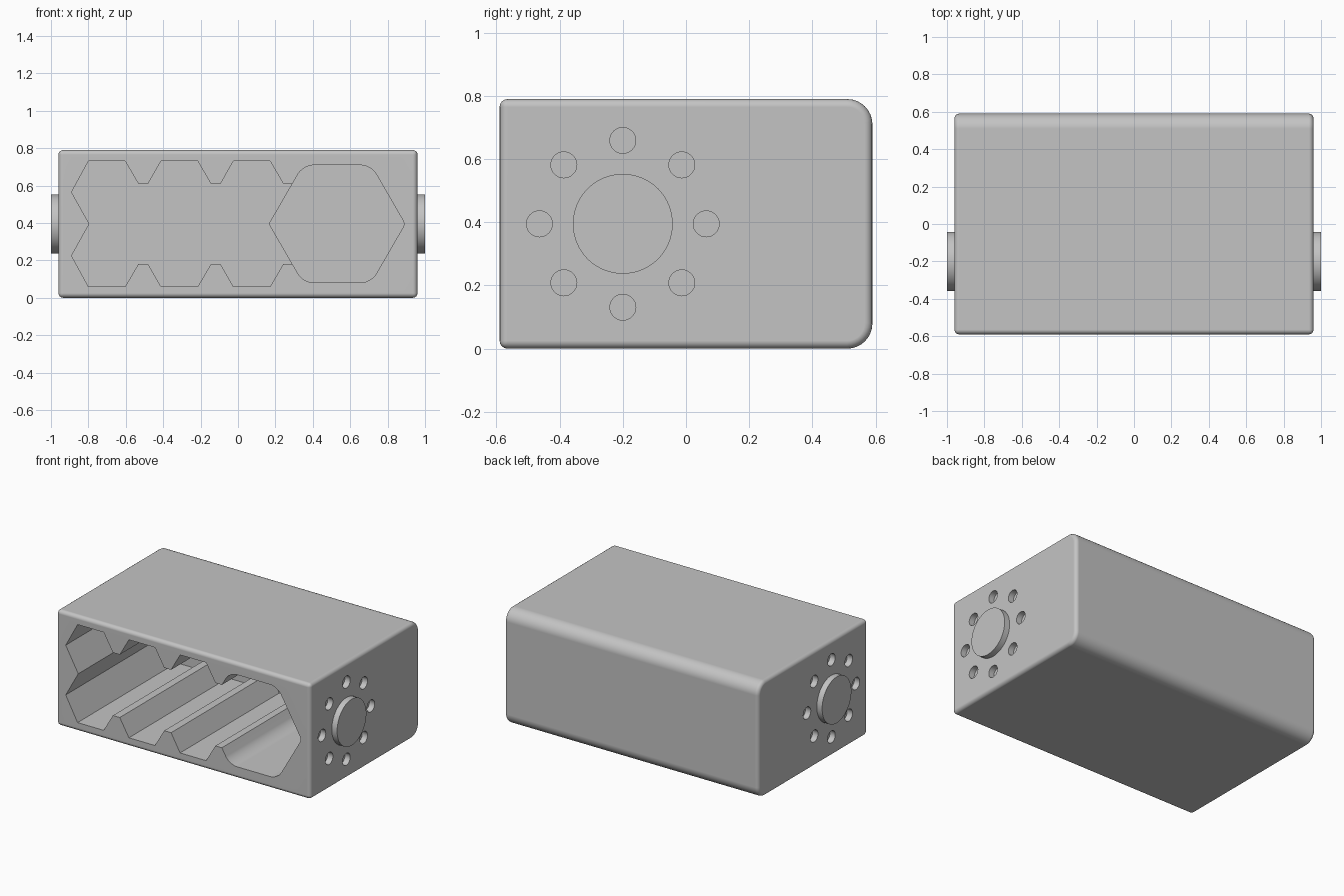
import bpy, bmesh, math
from mathutils import Matrix, Vector

if "Cube" in bpy.data.objects:
    bpy.data.objects.remove(bpy.data.objects["Cube"], do_unlink=True)

MID = 0.395          # middle height of the case
HUB_Y = -0.2         # axis of the side hubs

grey = bpy.data.materials.new("light grey")
grey.use_nodes = True
grey.diffuse_color = (0.55, 0.55, 0.55, 1)
grey.node_tree.nodes["Principled BSDF"].inputs["Base Color"].default_value = (0.55, 0.55, 0.55, 1)


def to_object(name, bm):
    bmesh.ops.recalc_face_normals(bm, faces=bm.faces)
    mesh = bpy.data.meshes.new(name)
    bm.to_mesh(mesh)
    bm.free()
    mesh.materials.append(grey)
    obj = bpy.data.objects.new(name, mesh)
    bpy.context.collection.objects.link(obj)
    return obj


def prism(points, y0, y1):
    """Outline in x and z, extruded along y."""
    bm = bmesh.new()
    face = bm.faces.new([bm.verts.new((x, y0, z)) for x, z in points])
    new = bmesh.ops.extrude_face_region(bm, geom=[face])["geom"]
    bmesh.ops.translate(bm, vec=(0, y1 - y0, 0), verts=[v for v in new if isinstance(v, bmesh.types.BMVert)])
    return bm


def round_edges(bm, edges, size, segments):
    bmesh.ops.bevel(bm, geom=edges, offset=size, offset_type='OFFSET', segments=segments,
                    profile=0.5, affect='EDGES', clamp_overlap=True)


def cylinder(bm, x, y, z, radius, length, sides):
    place = Matrix.Translation((x, y, z)) @ Matrix.Rotation(math.pi / 2, 4, 'Y')
    bmesh.ops.create_cone(bm, cap_ends=True, segments=sides, radius1=radius, radius2=radius,
                          depth=length, matrix=place)


def activate(obj):
    bpy.ops.object.select_all(action='DESELECT')
    obj.select_set(True)
    bpy.context.view_layer.objects.active = obj


def cut(target, cutter):
    cutter.hide_render = True
    mod = target.modifiers.new("cut", 'BOOLEAN')
    mod.operation, mod.solver, mod.object = 'DIFFERENCE', 'EXACT', cutter
    activate(target)
    bpy.ops.object.modifier_apply(modifier=mod.name)
    bpy.data.objects.remove(cutter, do_unlink=True)


def smooth(obj):
    activate(obj)
    bpy.ops.object.shade_smooth_by_angle(angle=math.radians(32))
    mod = obj.modifiers.new("even shading", 'WEIGHTED_NORMAL')
    mod.keep_sharp = True


# Case: large rounds on the two long back edges, small rounds elsewhere
bm = prism([(-0.96, 0), (0.96, 0), (0.96, 0.79), (-0.96, 0.79)], -0.59, 0.59)
bmesh.ops.recalc_face_normals(bm, faces=bm.faces)
back = [e for e in bm.edges if all(v.co.y > 0.5 for v in e.verts)
        and abs(e.verts[0].co.x - e.verts[1].co.x) > 1]
round_edges(bm, back, 0.08, 8)
bm.normal_update()
round_edges(bm, [e for e in bm.edges if e.calc_face_angle(0) > 1], 0.025, 4)
case = to_object("case", bm)

# Ribbed bay: three half-hexagon slots, mirrored top to bottom
upper = [(-0.795, 0), (-0.89, 0.17)]
for x in (-0.8, -0.412, -0.025):
    upper += [(x, 0.335), (x + 0.197, 0.335), (x + 0.267, 0.215), (x + 0.319, 0.215)]
upper[-1] = (0.31, 0.215)
outline = upper + [(x, -z) for x, z in reversed(upper[1:])]
cut(case, to_object("bay_cutter", prism([(x, z + MID) for x, z in outline], -0.7, 0.48)))

# Hexagonal bay with rounded corners, slightly deeper
hexagon = [(0.53 + 0.363 * math.cos(math.radians(a)), MID + 0.363 * math.sin(math.radians(a)))
           for a in range(0, 360, 60)]
bm = prism(hexagon, -0.7, 0.51)
bmesh.ops.recalc_face_normals(bm, faces=bm.faces)
long_edges = [e for e in bm.edges if abs(e.verts[0].co.y - e.verts[1].co.y) > 1]
round_edges(bm, [e for e in long_edges if abs(e.verts[0].co.z - MID) > 0.1], 0.055, 6)
tip = [e for e in bm.edges if abs(e.verts[0].co.y - e.verts[1].co.y) > 1
       and e.verts[0].co.x > 0.88]
round_edges(bm, tip, 0.02, 4)
cut(case, to_object("hexagon_cutter", bm))

# Ring of eight blind holes on both sides
bm = bmesh.new()
for side in (-1, 1):
    for i in range(8):
        a = i * math.pi / 4
        cylinder(bm, side * 0.96, HUB_Y + 0.264 * math.cos(a), MID + 0.264 * math.sin(a), 0.041, 0.08, 32)
cut(case, to_object("hole_cutter", bm))
smooth(case)

# Raised round hubs
for name, side in (("left_hub", 1), ("right_hub", -1)):
    bm = bmesh.new()
    cylinder(bm, side * 0.975, HUB_Y, MID, 0.158, 0.05, 64)
    smooth(to_object(name, bm))
